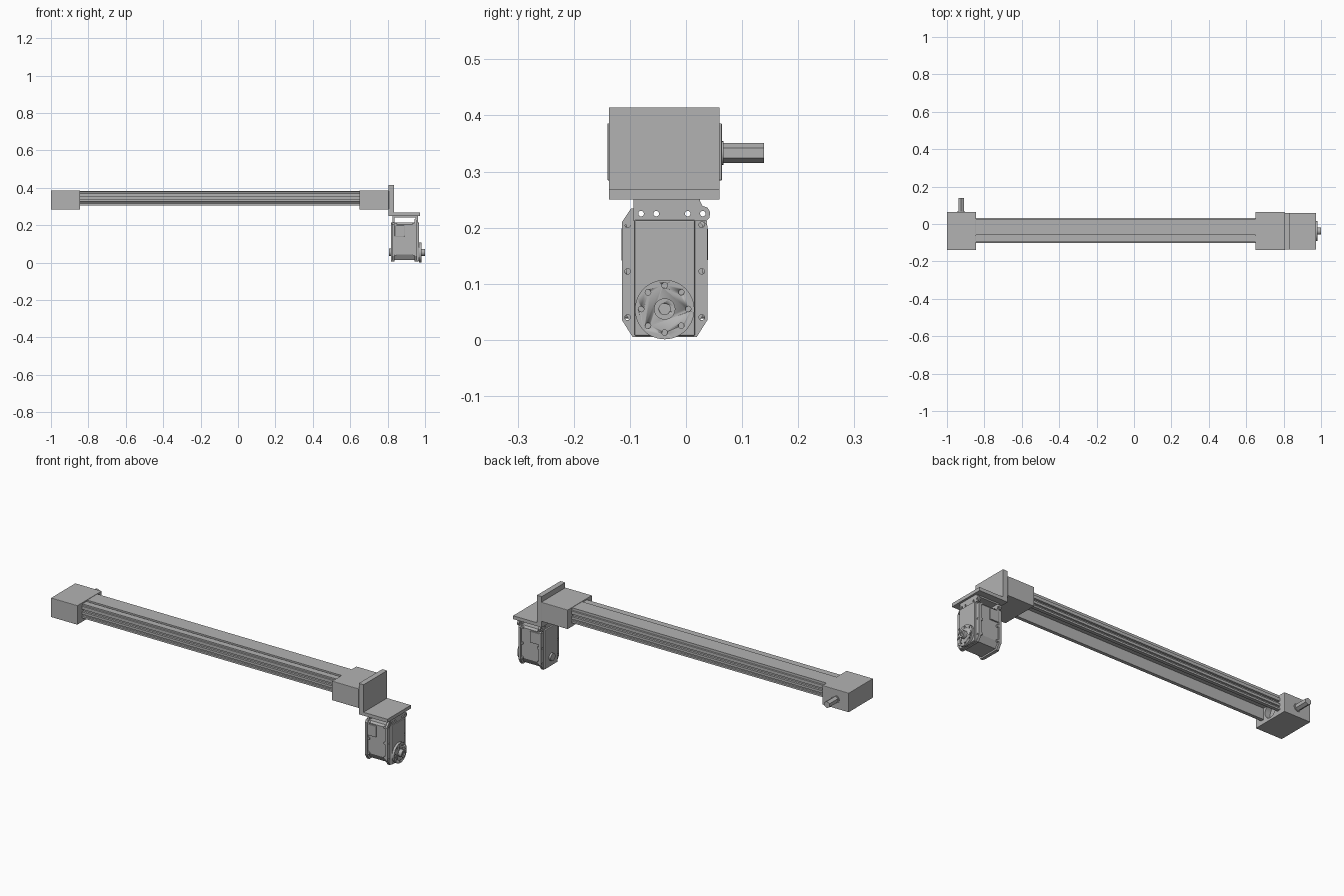
import bpy, bmesh, math
from mathutils import Matrix, Vector

old = bpy.data.objects.get("Cube")
if old:
    bpy.data.objects.remove(old, do_unlink=True)

grey = bpy.data.materials.new("machined_grey")
grey.use_nodes = True
colour = (0.45, 0.45, 0.45, 1)
grey.diffuse_color = colour
grey.node_tree.nodes["Principled BSDF"].inputs["Base Color"].default_value = colour

MID = -0.038      # shared centre line in y
AXIS_Z = 0.333    # pulley axis height
HORN_Z = 0.055    # output horn height


def finish(name, bm, smooth=False):
    bmesh.ops.recalc_face_normals(bm, faces=bm.faces)
    mesh = bpy.data.meshes.new(name)
    bm.to_mesh(mesh)
    bm.free()
    mesh.materials.append(grey)
    ob = bpy.data.objects.new(name, mesh)
    bpy.context.collection.objects.link(ob)
    if smooth:
        bpy.ops.object.select_all(action='DESELECT')
        ob.select_set(True)
        bpy.context.view_layer.objects.active = ob
        bpy.ops.object.shade_smooth_by_angle(angle=math.radians(35))
    return ob


def box(name, x, y, z, bevel=0):
    bm = bmesh.new()
    bmesh.ops.create_cube(bm, size=1)
    for v in bm.verts:
        v.co = [(lo + hi) / 2 + c * (hi - lo) for c, (lo, hi) in zip(v.co, (x, y, z))]
    if bevel:
        bmesh.ops.bevel(bm, geom=bm.edges[:], offset=bevel, segments=2, profile=0.5, affect='EDGES')
    return finish(name, bm)


def prism(name, outline, x0, x1):
    """Extrude a (y, z) outline along x."""
    bm = bmesh.new()
    face = bm.faces.new([bm.verts.new((x0, y, z)) for y, z in outline])
    out = bmesh.ops.extrude_face_region(bm, geom=[face])
    moved = [g for g in out["geom"] if isinstance(g, bmesh.types.BMVert)]
    bmesh.ops.translate(bm, verts=moved, vec=(x1 - x0, 0, 0))
    return finish(name, bm)


def rods(name, centres, radius, length, axis='X', sides=24):
    """One object holding a cylinder at each centre."""
    bm = bmesh.new()
    turn = Matrix.Rotation(math.pi / 2, 4, 'Y' if axis == 'X' else 'X')
    for c in centres:
        bmesh.ops.create_cone(bm, cap_ends=True, segments=sides, radius1=radius, radius2=radius,
                              depth=length, matrix=Matrix.Translation(Vector(c)) @ turn)
    return finish(name, bm, smooth=sides > 8)


def cut(ob, cutter):
    mod = ob.modifiers.new("cut", 'BOOLEAN')
    mod.operation = 'DIFFERENCE'
    mod.solver = 'EXACT'
    mod.object = cutter
    bpy.context.view_layer.update()
    graph = bpy.context.evaluated_depsgraph_get()
    mesh = bpy.data.meshes.new_from_object(ob.evaluated_get(graph))
    ob.modifiers.clear()
    ob.data = mesh
    cutter.hide_render = True
    bpy.data.objects.remove(cutter, do_unlink=True)


# Pulley housings with a bore on the inner face
for side, x0, x1, inner in (("drive", -1, -0.845, -0.845), ("idler", 0.65, 0.806, 0.65)):
    housing = box(side + "_housing", (x0, x1), (-0.14, 0.064), (0.284, 0.386), 0.002)
    cut(housing, rods("bore_cutter", [(inner, MID, AXIS_Z)], 0.036, 0.06, sides=32))

# Rail: open-bottomed channel with side slots and a stepped top
half = [(0.049, 0.365), (0.049, 0.306), (0.067, 0.306), (0.067, 0.316), (0.061, 0.318),
        (0.061, 0.324), (0.067, 0.326), (0.067, 0.339), (0.055, 0.339), (0.055, 0.352),
        (0.067, 0.352), (0.067, 0.369), (0.062, 0.371), (0.062, 0.376)]
rail_mid = -0.035
right_side = [(rail_mid + y, z) for y, z in half]
left_side = [(rail_mid - y, z) for y, z in reversed(half)]
top = [(0.027, 0.384), (-0.058, 0.384), (-0.058, 0.372), (-0.064, 0.372), (-0.064, 0.379), (-0.097, 0.379)]
prism("rail", right_side + top + left_side, -0.847, 0.652)

# Hexagonal drive shaft with a collar
rods("drive_shaft", [(-0.924, 0.095, AXIS_Z)], 0.0178, 0.088, 'Y', 6)
rods("shaft_collar", [(-0.924, 0.064, AXIS_Z)], 0.021, 0.005, 'Y')

# Angle bracket on the end of the axis
box("bracket_upright", (0.805, 0.833), (-0.137, 0.06), (0.25, 0.414))
box("bracket_shelf", (0.805, 0.973), (-0.137, 0.06), (0.25, 0.268))

# Motor hanger below the shelf, with drilled lugs
box("hanger_top", (0.826, 0.962), (-0.094, 0.025), (0.242, 0.2505))
lug = [(-0.094, 0.212), (0.036, 0.212), (0.042, 0.218), (0.043, 0.228),
       (0.038, 0.236), (0.029, 0.239), (0.024, 0.25), (-0.094, 0.25)]
for end, x in (("inner", 0.826), ("outer", 0.950)):
    plate = prism(end + "_hanger_lug", lug, x, x + 0.012)
    holes = [(x + 0.006, y, 0.225) for y in (-0.08, -0.053, 0.003, 0.03)]
    cut(plate, rods("hole_cutter", holes, 0.005, 0.04, sides=16))


# Motor case
def case_outline(inset):
    w, lo, hi = 0.076 - inset, 0.005 + inset, 0.214
    return [(MID - w, lo + 0.03), (MID - w + 0.019, lo), (MID + w - 0.019, lo), (MID + w, lo + 0.03),
            (MID + w, hi - 0.01), (MID + w - 0.008, hi), (MID - w + 0.008, hi), (MID - w, hi - 0.01)]


prism("motor_core", case_outline(0.008), 0.83, 0.955)
for end, x in (("inner", 0.824), ("outer", 0.944)):
    flange = prism(end + "_flange", case_outline(0), x, x + 0.014)
    holes = [(x + 0.007, MID + s * 0.066, z) for s in (-1, 1) for z in (0.04, 0.122, 0.205)]
    cut(flange, rods("screw_cutter", holes, 0.005, 0.04, sides=16))
# Gusset corner rising behind the lug
prism("flange_gusset", [(-0.114, 0.205), (-0.094, 0.205), (-0.094, 0.234), (-0.098, 0.234), (-0.114, 0.21)],
      0.945, 0.956)

box("outer_cover", (0.95, 0.968), (-0.092, 0.016), (0.007, 0.214), 0.003)
box("inner_cover", (0.817, 0.83), (-0.092, 0.016), (0.007, 0.214), 0.003)

# Cable cover plates on the front and back of the case
for s, name in ((-1, "front"), (1, "back")):
    y = MID + s * 0.068
    cover = [y, y + s * 0.009]
    box(name + "_cable_cover", (0.838, 0.89), sorted(cover), (0.14, 0.2), 0.003)
    # Screw pillars along the case corners
    spots = [(x, y, z) for x in (0.843, 0.939) for z in (0.045, 0.122, 0.205)]
    rods(name + "_screw_bosses", spots, 0.007, 0.014, 'Y', 16)

# Output horn with a ring of bolt holes, and idler boss opposite
horn = rods("output_horn", [(0.974, MID, HORN_Z - 0.001)], 0.053, 0.012, sides=48)
ring = [(0.98, MID + 0.042 * math.cos(k * math.pi / 4), HORN_Z + 0.042 * math.sin(k * math.pi / 4))
        for k in range(8)]
cut(horn, rods("bolt_cutter", ring, 0.005, 0.01, sides=16))
boss = rods("horn_boss", [(0.987, MID, HORN_Z)], 0.019, 0.026, sides=32)
cut(boss, rods("boss_cutter", [(1.0, MID, HORN_Z)], 0.01, 0.012))
rods("idler_boss", [(0.814, MID, HORN_Z)], 0.02, 0.014, sides=32)
